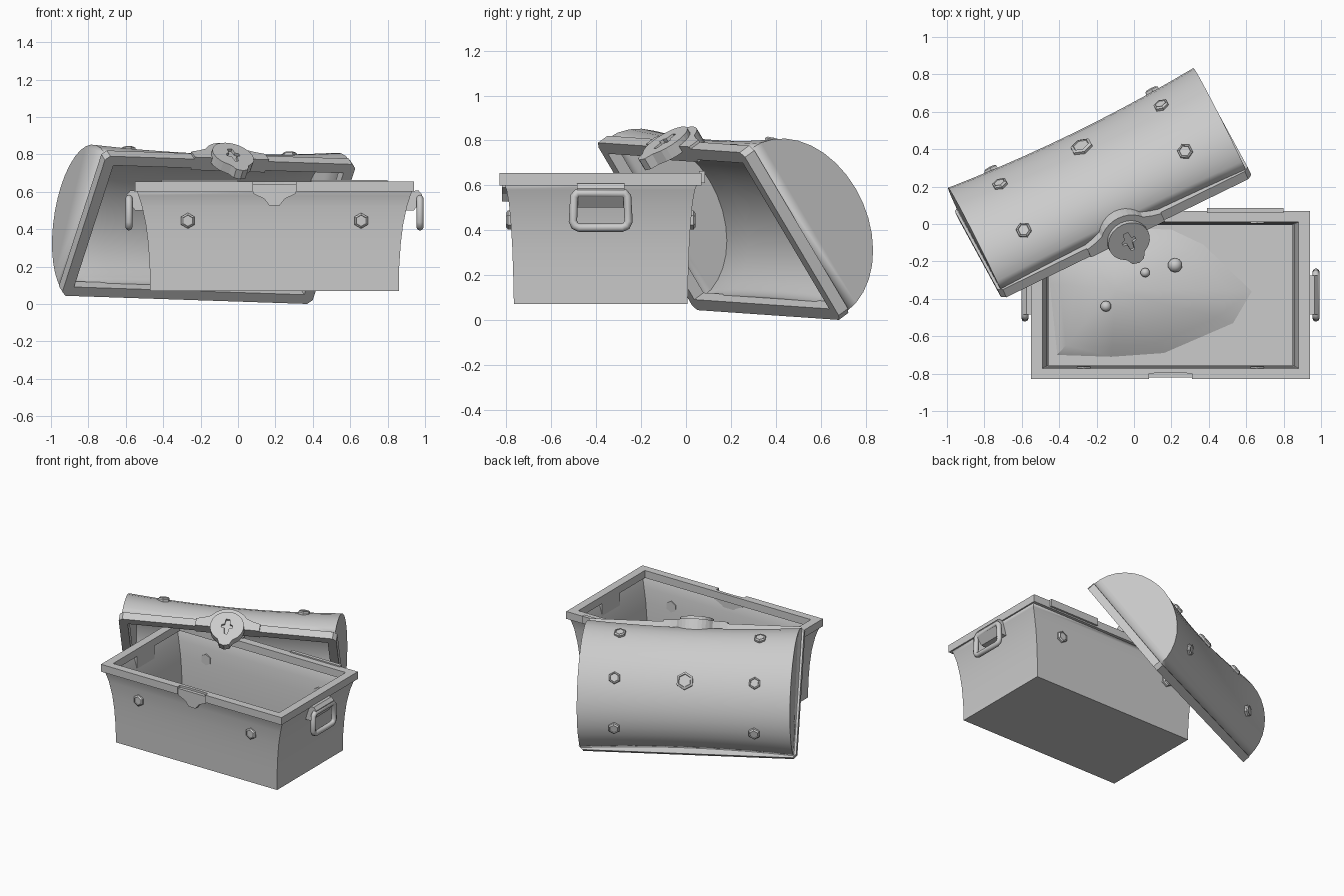
import bpy, bmesh, math
from mathutils import Matrix, Vector

if "Cube" in bpy.data.objects:
    bpy.data.objects.remove(bpy.data.objects["Cube"])


def frame(o, x, y):
    # placement matrix from an origin and two axes
    x = Vector(x).normalized()
    z = x.cross(Vector(y)).normalized()
    m = Matrix((x, z.cross(x), z)).transposed().to_4x4()
    m.translation = Vector(o)
    return m


BOX = Matrix.Translation((0.195, -0.38, 0))
LID = frame((-0.156, 0.145, 0.395), (0.893, 0.436, -0.03), (-0.27, 0.49, -0.829))


def finish(name, bm, m, smooth=False, shell=0):
    me = bpy.data.meshes.new(name)
    bm.to_mesh(me)
    bm.free()
    ob = bpy.data.objects.new(name, me)
    bpy.context.collection.objects.link(ob)
    ob.matrix_world = m
    if smooth:
        bpy.ops.object.select_all(action='DESELECT')
        bpy.context.view_layer.objects.active = ob
        ob.select_set(True)
        bpy.ops.object.shade_smooth_by_angle(angle=math.radians(35))
    if shell:
        mod = ob.modifiers.new("shell", 'SOLIDIFY')
        mod.thickness, mod.offset = shell, -1
    return ob


def prism(name, loops, z0, z1, m):
    # outline (plus optional holes) extruded from z0 to z1
    bm = bmesh.new()
    layers = []
    for z in (z0, z1):
        layer, edges = [], []
        for pts in loops:
            vs = [bm.verts.new((x, y, z)) for x, y in pts]
            edges += [bm.edges.new((vs[i - 1], vs[i])) for i in range(len(vs))]
            layer.append(vs)
        bmesh.ops.triangle_fill(bm, edges=edges, use_beauty=True)
        layers.append(layer)
    for a, b in zip(*layers):
        for i in range(len(a)):
            bm.faces.new((a[i - 1], a[i], b[i], b[i - 1]))
    bmesh.ops.recalc_face_normals(bm, faces=bm.faces)
    return finish(name, bm, m)


def rings(name, sections, m, shell, open_face):
    # skin closed sections, cap the ends, then open one side and thicken inward
    bm = bmesh.new()
    rows = [[bm.verts.new(p) for p in s] for s in sections]
    for a, b in zip(rows, rows[1:]):
        for i in range(len(a)):
            bm.faces.new((a[i - 1], a[i], b[i], b[i - 1]))
    bm.faces.new(rows[0])
    bm.faces.new(rows[-1])
    bmesh.ops.recalc_face_normals(bm, faces=bm.faces)
    gone = [f for f in bm.faces if open_face(f)]
    bmesh.ops.delete(bm, geom=gone, context='FACES')
    return finish(name, bm, m, True, shell)


def rect(hx, hy, c=0.0):
    if c == 0:
        return [(-hx, -hy), (hx, -hy), (hx, hy), (-hx, hy)]
    return [(-hx + c, -hy), (hx - c, -hy), (hx, -hy + c), (hx, hy - c),
            (hx - c, hy), (-hx + c, hy), (-hx, hy - c), (-hx, -hy + c)]


def rivet(name, m, r=0.042):
    # hexagonal stud with a slightly sunken face
    bm = bmesh.new()
    prof = [(r, -0.02), (r, 0.012), (r * 0.75, 0.02), (r * 0.7, 0.014)]
    rows = [[bm.verts.new((q * math.sin(k * math.pi / 3), q * math.cos(k * math.pi / 3), z))
             for k in range(6)] for q, z in prof]
    for a, b in zip(rows, rows[1:]):
        for i in range(6):
            bm.faces.new((a[i - 1], a[i], b[i], b[i - 1]))
    bm.faces.new(rows[-1])
    bm.faces.new(rows[0])
    bmesh.ops.recalc_face_normals(bm, faces=bm.faces)
    return finish(name, bm, m)


# chest body with flared walls
walls = [(0.07, 0.665, 0.387), (0.2, 0.667, 0.39), (0.32, 0.675, 0.394), (0.42, 0.687, 0.4),
         (0.52, 0.708, 0.409), (0.58, 0.727, 0.42), (0.61, 0.738, 0.432)]
rings("chest_body", [[(x, y, z) for x, y in rect(hx, hy)] for z, hx, hy in walls],
      BOX, 0.02, lambda f: all(v.co.z > 0.6 for v in f.verts))

# chest rim with a notch for the latch
notch = [(-0.115, -0.45), (-0.115, -0.42), (-0.05, -0.415), (0.05, -0.415), (0.115, -0.42), (0.115, -0.45)]
outer = rect(0.745, 0.45)
prism("chest_rim", [outer[:1] + notch + outer[1:], rect(0.685, 0.392)], 0.6, 0.655, BOX)
plate = [(-0.115, 0.64), (-0.115, 0.59), (-0.055, 0.562), (-0.028, 0.527), (0.028, 0.527),
         (0.055, 0.562), (0.115, 0.59), (0.115, 0.64)]
prism("latch_plate", [plate], 0.4, 0.44, BOX @ frame((0, 0, 0), (1, 0, 0), (0, 0, 1)))

# studs on front and back, hinge leaves at the back
for s in (-1, 1):
    for side in (-1, 1):
        rivet("body_stud", BOX @ frame((s * 0.463, side * 0.402, 0.445), (-side, 0, 0), (0, 0, 1)))
    prism("hinge_leaf", [[(s * 0.4 + x, 0.452 + y) for x, y in rect(0.205, 0.013)]], 0.61, 0.664, BOX)

# side handles
bracket = [(0.69, 0.6), (0.77, 0.607), (0.79, 0.585), (0.785, 0.55), (0.745, 0.5), (0.69, 0.5)]
for s in (-1, 1):
    side = BOX @ Matrix.Rotation(0 if s > 0 else math.pi, 4, 'Z')
    prism("handle_bracket", [bracket], -0.105, 0.105, side @ frame((0, 0, 0), (1, 0, 0), (0, 0, 1)))
    cu = bpy.data.curves.new("handle_ring", 'CURVE')
    cu.dimensions = '3D'
    cu.bevel_depth, cu.bevel_resolution = 0.019, 2
    sp = cu.splines.new('POLY')
    path = [(-0.105, 0.565), (-0.118, 0.55), (-0.124, 0.44), (-0.115, 0.42), (-0.095, 0.411),
            (0.095, 0.411), (0.115, 0.42), (0.124, 0.44), (0.118, 0.55), (0.105, 0.565)]
    sp.points.add(len(path) - 1)
    for p, (y, z) in zip(sp.points, path):
        p.co = (0.778, y, z, 1)
    sp.use_cyclic_u = True
    ring = bpy.data.objects.new("handle_ring", cu)
    bpy.context.collection.objects.link(ring)
    ring.matrix_world = side

# low mound inside the chest with a few loose beads
edge = [(-0.45, -0.32), (-0.41, -0.7), (-0.12, -0.71), (0.16, -0.69), (0.53, -0.53), (0.63, -0.36),
        (0.37, -0.11), (0.2, -0.03), (-0.1, -0.02), (-0.43, -0.03)]
bm = bmesh.new()
peak = bm.verts.new((-0.1, -0.35, 0.2))
prev = None
for t in (0.3, 0.6, 0.85, 1.0):
    row = [bm.verts.new((-0.1 + t * (x + 0.1), -0.35 + t * (y + 0.35), 0.085 + 0.115 * (1 - t * t)))
           for x, y in edge]
    for i in range(len(row)):
        if prev:
            bm.faces.new((prev[i - 1], prev[i], row[i], row[i - 1]))
        else:
            bm.faces.new((peak, row[i], row[i - 1]))
    prev = row
for f in bm.faces:
    f.normal_update()
    if f.normal.z < 0:
        f.normal_flip()
finish("mound", bm, Matrix(), True)
for x, y, z, r in ((0.06, -0.26, 0.2, 0.026), (0.22, -0.22, 0.165, 0.04), (-0.15, -0.44, 0.2, 0.03)):
    bm = bmesh.new()
    bmesh.ops.create_uvsphere(bm, u_segments=10, v_segments=7, radius=r)
    finish("bead", bm, Matrix.Translation((x, y, z)), True)

# barrel lid, waisted in the middle
A, H, L, BASE = 0.437, 0.335, 0.73, 0.05


def dome(u, th):
    s = 1 - 0.1 * (1 - (u / L) ** 2)
    return (u, A * (0.4 + 0.6 * s) * math.cos(th), BASE + H * s * math.sin(th))


rings("lid_dome", [[dome(L * k / 5, math.pi * j / 18) for j in range(19)] for k in range(-5, 6)],
      LID, 0.03, lambda f: all(v.co.z < BASE + 1e-4 for v in f.verts))
prism("lid_rim", [rect(0.745, 0.45, 0.025), rect(0.685, 0.392)], 0, 0.055, LID)

# lid studs: three rows in two columns and a large one in the centre
studs = [(u, math.radians(d), 0.042) for u in (-0.48, 0.48) for d in (40, 90, 140)]
for u, th, r in studs + [(0, math.pi / 2, 0.062)]:
    tangent = (0, A * math.sin(th), -H * math.cos(th))
    rivet("lid_stud", LID @ frame(dome(u, th), (1, 0, 0), tangent), r)

# lock on the lid: shoulder collar, round body with a tab, and a face with a keyhole
LOCK = LID @ frame((0, -0.45, 0), (1, 0, 0), (0, 0, 1))
collar = [(-0.22, 0.0), (-0.22, 0.055), (-0.17, 0.068)]
collar += [(0.15 * math.cos(math.radians(a)), 0.15 * math.sin(math.radians(a))) for a in range(145, 30, -11)]
collar += [(0.17, 0.068), (0.22, 0.055), (0.22, 0.0)]
prism("lock_collar", [collar], -0.07, 0.012, LOCK)
disc = [(0.115 * math.cos(math.radians(a)), 0.115 * math.sin(math.radians(a))) for a in range(-40, 221, 13)]
disc += [(-0.05, -0.105), (-0.035, -0.14), (0, -0.152), (0.035, -0.14), (0.05, -0.105)]
key = [(-0.01, -0.06), (0.01, -0.06), (0.016, -0.015), (0.038, -0.01), (0.038, 0.01), (0.018, 0.018),
       (0.014, 0.055), (-0.014, 0.055), (-0.018, 0.018), (-0.038, 0.01), (-0.038, -0.01), (-0.016, -0.015)]
prism("lock_body", [disc], -0.02, 0.02, LOCK)
prism("lock_face", [disc, key], 0.02, 0.036, LOCK)
